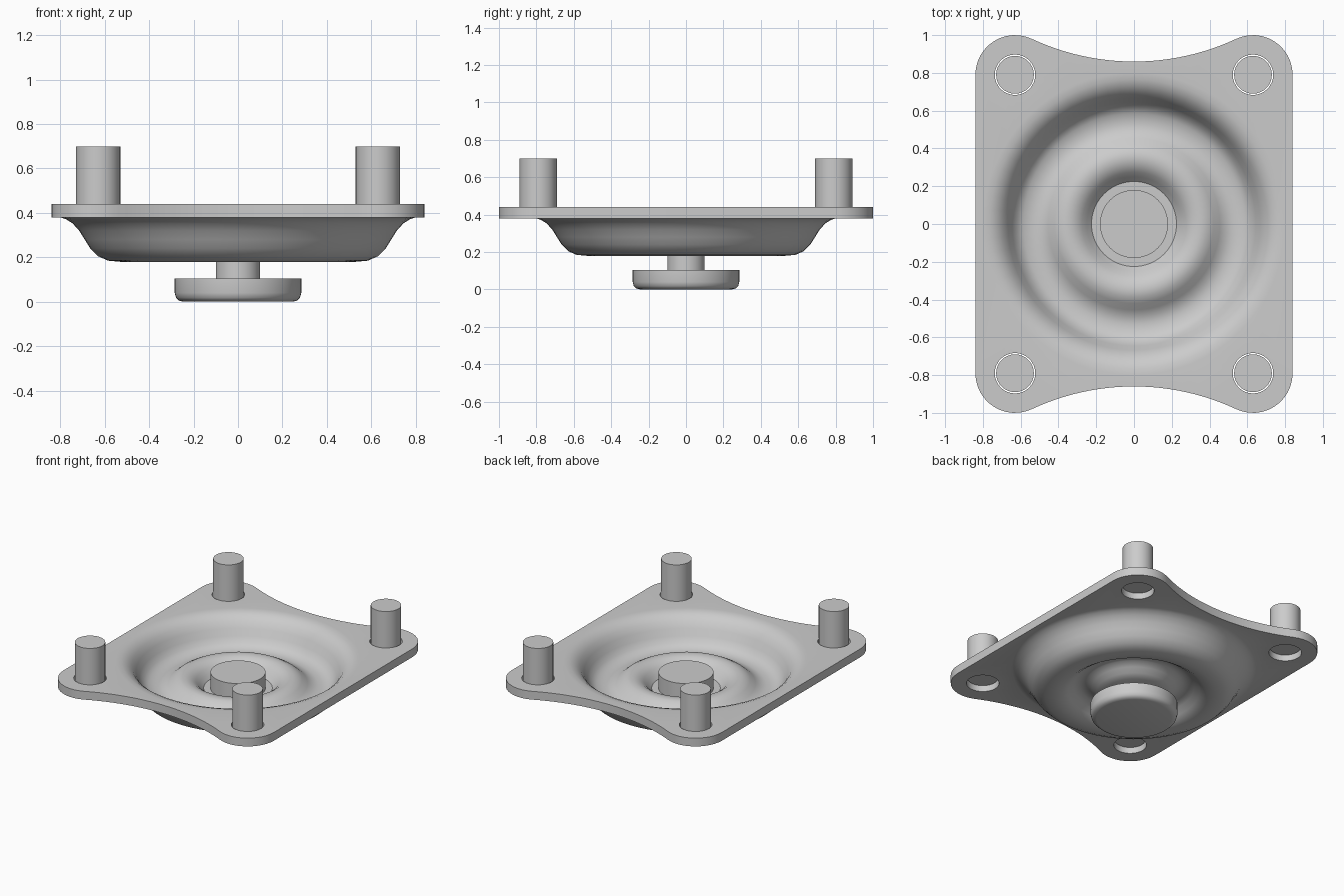
import bpy, bmesh
from math import sin, cos, pi, radians, sqrt
from mathutils import Vector

if "Cube" in bpy.data.objects:
    bpy.data.objects.remove(bpy.data.objects["Cube"])

SEG = 64


def finish(bm, name, angle=35):
    bmesh.ops.remove_doubles(bm, verts=bm.verts, dist=1e-4)
    bmesh.ops.recalc_face_normals(bm, faces=bm.faces)
    me = bpy.data.meshes.new(name)
    bm.to_mesh(me)
    bm.free()
    ob = bpy.data.objects.new(name, me)
    bpy.context.collection.objects.link(ob)
    bpy.ops.object.select_all(action='DESELECT')
    ob.select_set(True)
    bpy.context.view_layer.objects.active = ob
    bpy.ops.object.shade_smooth_by_angle(angle=radians(angle))
    return ob


def revolve(bm, profile, steps=SEG):
    vs = [bm.verts.new((r, 0, z)) for r, z in profile]
    es = [bm.edges.new(p) for p in zip(vs, vs[1:])]
    bmesh.ops.spin(bm, geom=vs + es, cent=(0, 0, 0), axis=(0, 0, 1),
                   angle=2 * pi, steps=steps, use_merge=False)


def lathe(name, profile, loc=(0, 0, 0), steps=SEG):
    bm = bmesh.new()
    revolve(bm, profile, steps)
    ob = finish(bm, name)
    ob.location = loc
    return ob


def arc(cx, cy, r, a0, a1, n):
    return [(cx + r * cos(a0 + (a1 - a0) * i / n),
             cy + r * sin(a0 + (a1 - a0) * i / n)) for i in range(n + 1)]


def circle(cx, cy, r, n):
    return arc(cx, cy, r, 0, 2 * pi, n)[:-1]


# Plate outline: rounded corners joined by tangent concave arcs at both ends
PX, PY, CR = 0.63, 0.79, 0.21
ARC_Y, ARC_R = 2.1375, 1.2775
t = pi / 2 + radians(25.06)
half = arc(PX, PY, CR, 0, t, 12)
half += arc(0, ARC_Y, ARC_R, t - pi, -t, 24)[1:-1]
half += arc(-PX, PY, CR, pi - t, pi, 12)
outline = half + [(-x, -y) for x, y in half]
corners = [(sx * PX, sy * PY) for sx in (1, -1) for sy in (1, -1)]
RIM = 0.80

# Mounting plate with bolt holes and pressed dish
bm = bmesh.new()
edges = []
for loop in [outline, circle(0, 0, RIM, SEG)] + [circle(x, y, 0.107, 32) for x, y in corners]:
    vs = [bm.verts.new((x, y, 0.38)) for x, y in loop]
    edges += [bm.edges.new((vs[i - 1], vs[i])) for i in range(len(vs))]
bmesh.ops.triangle_fill(bm, edges=edges, use_beauty=True, normal=(0, 0, 1))
res = bmesh.ops.extrude_face_region(bm, geom=bm.faces[:], use_keep_orig=True)
bmesh.ops.translate(bm, vec=(0, 0, 0.06),
                    verts=[v for v in res['geom'] if isinstance(v, bmesh.types.BMVert)])
inner = [f for f in bm.faces if all(v.co.xy.length < RIM + 1e-3 for v in f.verts)]
bmesh.ops.delete(bm, geom=inner, context='FACES')
revolve(bm, [(RIM, 0.44), (0.765, 0.437), (0.73, 0.424), (0.695, 0.396), (0.668, 0.355),
             (0.645, 0.31), (0.62, 0.272), (0.585, 0.248), (0.53, 0.24), (0.49, 0.247),
             (0.455, 0.268), (0.42, 0.298), (0.385, 0.317), (0.35, 0.322), (0.31, 0.314),
             (0.275, 0.29), (0.25, 0.262), (0.225, 0.235), (0, 0.235)])
revolve(bm, [(RIM, 0.38), (0.775, 0.372), (0.745, 0.353), (0.715, 0.32), (0.69, 0.28),
             (0.665, 0.24), (0.63, 0.205), (0.585, 0.185), (0.53, 0.18), (0.47, 0.184),
             (0.43, 0.21), (0.395, 0.24), (0.355, 0.258), (0.315, 0.255), (0.275, 0.23),
             (0.245, 0.202), (0.2, 0.182), (0, 0.18)])
finish(bm, "mounting_plate")

# Corner pins
for i, (x, y) in enumerate(corners):
    lathe(f"corner_pin_{i + 1}", [(0, 0.42), (0.1, 0.42), (0.1, 0.70), (0, 0.70)], (x, y, 0), 32)

# Foot button with its stem, and the round head above the dish
lathe("foot_button", [(0, 0), (0.245, 0), (0.265, 0.005), (0.279, 0.018), (0.285, 0.04),
                      (0.285, 0.105), (0.1, 0.105), (0.1, 0.19)])
lathe("centre_head", [(0.18, 0.235), (0.18, 0.35), (0, 0.35)])
